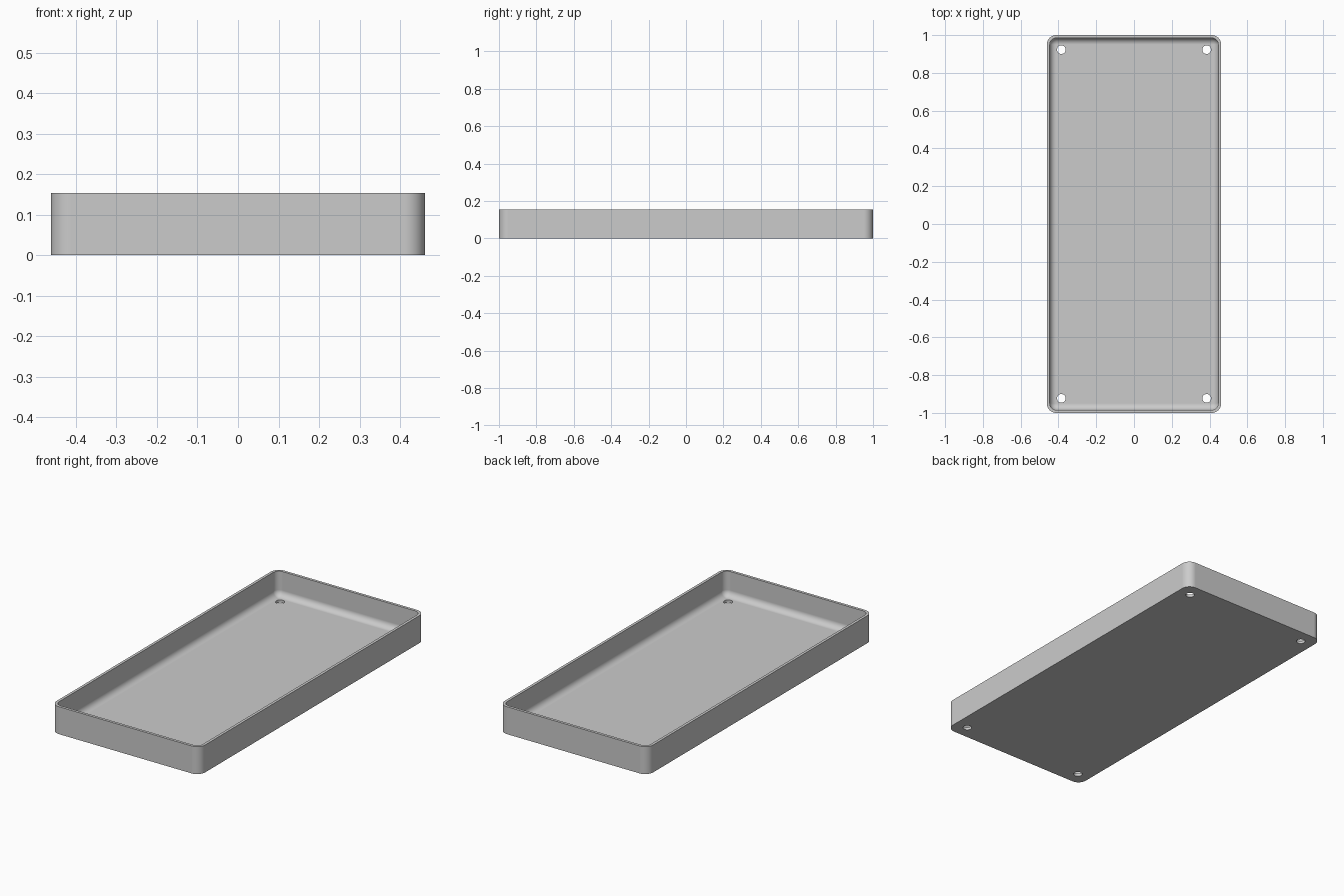
import bpy, bmesh
from math import sin, cos, pi

cube = bpy.data.objects.get("Cube")
if cube:
    bpy.data.objects.remove(cube, do_unlink=True)

HALF_X, HALF_Y, HEIGHT = 0.4615, 1.0, 0.154
CORNER, WALL, FLOOR, FILLET = 0.05, 0.0154, 0.0154, 0.034
HOLE_X, HOLE_Y, HOLE_R = 0.3846, 0.923, 0.023
STEPS = 12

grey = bpy.data.materials.new("light grey")
grey.use_nodes = True
colour = (0.6, 0.6, 0.6, 1)
grey.diffuse_color = colour
grey.node_tree.nodes["Principled BSDF"].inputs["Base Color"].default_value = colour


def ring(bm, inset, z):
    """Rounded rectangle of vertices, inset from the outer outline."""
    r = CORNER - inset
    cx, cy = HALF_X - CORNER, HALF_Y - CORNER
    verts = []
    for k, (sx, sy) in enumerate([(1, 1), (-1, 1), (-1, -1), (1, -1)]):
        for i in range(STEPS + 1):
            a = (k + i / STEPS) * pi / 2
            verts.append(bm.verts.new((sx * cx + r * cos(a), sy * cy + r * sin(a), z)))
    return verts


# Tray section: outer wall, flat rim, inner wall, fillet down to the floor
section = [(0, 0), (0, HEIGHT), (WALL, HEIGHT)]
for i in range(STEPS + 1):
    a = i / STEPS * pi / 2
    section.append((WALL + FILLET * (1 - cos(a)), FLOOR + FILLET * (1 - sin(a))))

bm = bmesh.new()
rings = [ring(bm, d, z) for d, z in section]
for low, high in zip(rings, rings[1:]):
    for i in range(len(low)):
        j = (i + 1) % len(low)
        bm.faces.new((low[i], low[j], high[j], high[i]))
bm.faces.new(rings[0][::-1])
bm.faces.new(rings[-1])
bmesh.ops.recalc_face_normals(bm, faces=bm.faces)
mesh = bpy.data.meshes.new("tray")
bm.to_mesh(mesh)
bm.free()
mesh.materials.append(grey)
tray = bpy.data.objects.new("tray", mesh)
bpy.context.collection.objects.link(tray)
bpy.context.view_layer.objects.active = tray

# Four screw holes through the floor
for sx in (-1, 1):
    for sy in (-1, 1):
        bpy.ops.mesh.primitive_cylinder_add(
            vertices=32, radius=HOLE_R, depth=0.1, location=(sx * HOLE_X, sy * HOLE_Y, 0))
        cutter = bpy.context.object
        cutter.name = "hole_cutter"
        cutter.hide_render = True
        cutter.data.materials.append(grey)
        cut = tray.modifiers.new("hole", "BOOLEAN")
        cut.operation, cut.solver, cut.object = "DIFFERENCE", "EXACT", cutter
        bpy.context.view_layer.objects.active = tray
        bpy.ops.object.modifier_apply(modifier=cut.name)
        bpy.data.objects.remove(cutter, do_unlink=True)

# Smooth corners and fillet, crisp rim and flat floor
bpy.ops.object.select_all(action="DESELECT")
tray.select_set(True)
bpy.context.view_layer.objects.active = tray
bpy.ops.object.shade_smooth_by_angle(angle=pi / 6)
weighted = tray.modifiers.new("flat floor shading", "WEIGHTED_NORMAL")
weighted.keep_sharp = True
